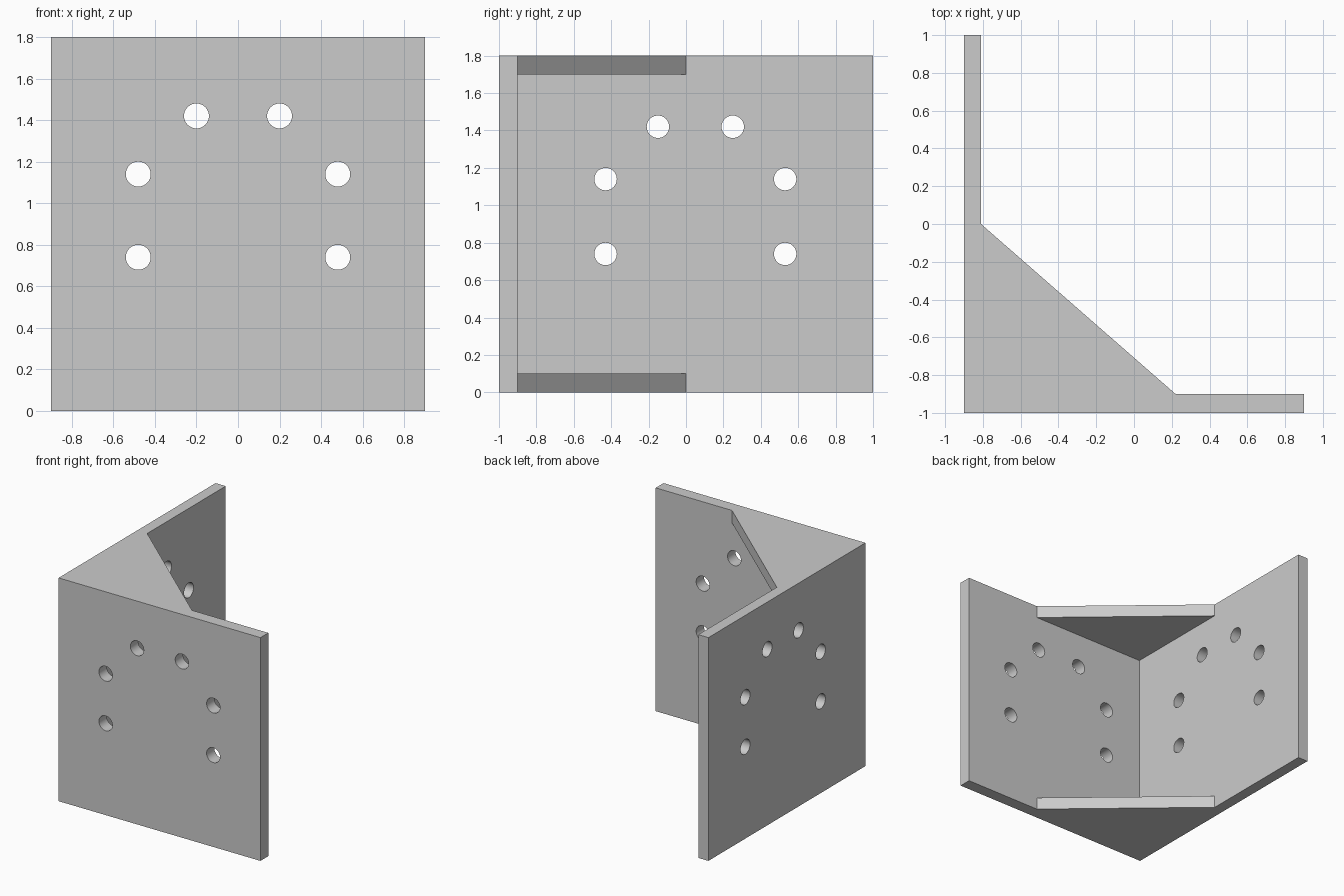
import bpy, bmesh, math
from mathutils import Matrix

if "Cube" in bpy.data.objects:
    bpy.data.objects.remove(bpy.data.objects["Cube"], do_unlink=True)

SIZE = 1.8           # height and width of the bracket
INNER = (-0.81, -0.9)  # inside corner of the two plates

grey = bpy.data.materials.new("steel_grey")
grey.use_nodes = True
colour = (0.6, 0.6, 0.6, 1)
grey.diffuse_color = colour
grey.node_tree.nodes["Principled BSDF"].inputs["Base Color"].default_value = colour


def add_object(name, bm):
    bmesh.ops.recalc_face_normals(bm, faces=bm.faces)
    mesh = bpy.data.meshes.new(name)
    bm.to_mesh(mesh)
    bm.free()
    obj = bpy.data.objects.new(name, mesh)
    mesh.materials.append(grey)
    bpy.context.collection.objects.link(obj)
    return obj


def prism(name, outline, z0, z1):
    bm = bmesh.new()
    face = bm.faces.new([bm.verts.new((x, y, z0)) for x, y in outline])
    new = bmesh.ops.extrude_face_region(bm, geom=[face])["geom"]
    verts = [v for v in new if isinstance(v, bmesh.types.BMVert)]
    bmesh.ops.translate(bm, verts=verts, vec=(0, 0, z1 - z0))
    return add_object(name, bm)


def apply_cut(target, cutter):
    mod = target.modifiers.new("cut", "BOOLEAN")
    mod.operation = "DIFFERENCE"
    mod.solver = "EXACT"
    mod.object = cutter
    cutter.hide_render = True
    bpy.context.view_layer.objects.active = target
    bpy.ops.object.modifier_apply(modifier=mod.name)
    bpy.data.objects.remove(cutter, do_unlink=True)


# Solid corner body: two plates with the sloping gusset edge between them
bracket = prism("corner_bracket", [
    (-0.9, -1), (0.9, -1), (0.9, -0.9), (0.22, -0.9),
    (-0.81, 0), (-0.81, 1), (-0.9, 1)], 0, SIZE)

# Hollow between the top and bottom gussets
x, y = INNER
apply_cut(bracket, prism("hollow_cutter", [(x, y), (1, y), (1, 1.2), (x, 1.2)],
                         0.1, SIZE - 0.1))

# Arch of bolt holes through each plate
bm = bmesh.new()
for across, up in ((0.2, 1.42), (0.48, 1.14), (0.48, 0.74)):
    for side in (-1, 1):
        front = Matrix.Translation((side * across, -0.95, up)) @ Matrix.Rotation(math.pi / 2, 4, "X")
        flank = Matrix.Translation((-0.855, 0.05 + side * across, up)) @ Matrix.Rotation(math.pi / 2, 4, "Y")
        for place in (front, flank):
            bmesh.ops.create_cone(bm, cap_ends=True, segments=40, radius1=0.06,
                                  radius2=0.06, depth=0.2, matrix=place)
apply_cut(bracket, add_object("hole_cutter", bm))

# Smooth hole walls, sharp plate edges
bpy.ops.object.select_all(action="DESELECT")
bracket.select_set(True)
bpy.context.view_layer.objects.active = bracket
bpy.ops.object.shade_smooth_by_angle(angle=math.radians(30))
